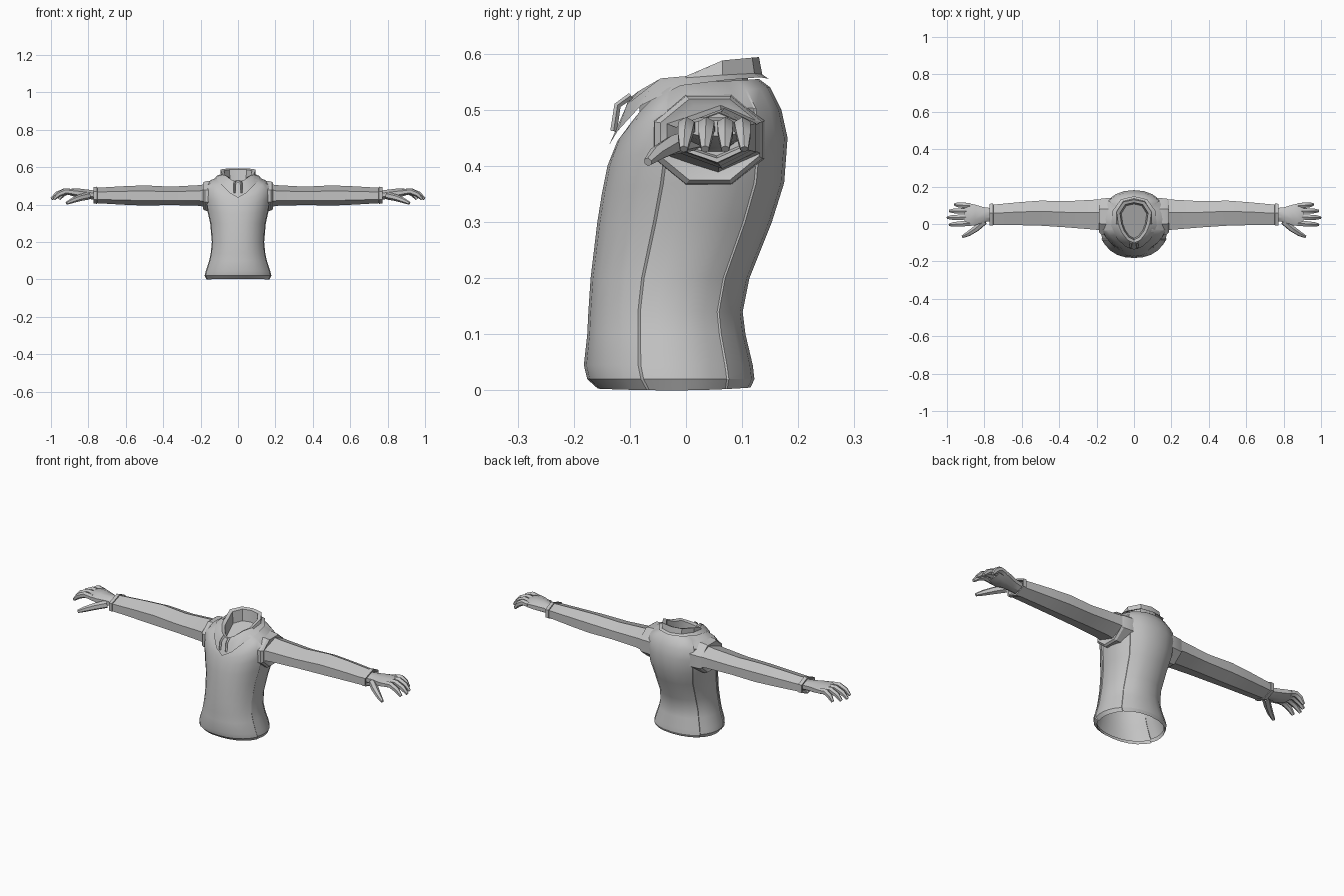
import bpy, bmesh, math
from mathutils import Vector

if "Cube" in bpy.data.objects:
    bpy.data.objects.remove(bpy.data.objects["Cube"])

grey = bpy.data.materials.new("light_grey")
grey.diffuse_color = (0.55, 0.55, 0.55, 1)
grey.use_nodes = True
grey.node_tree.nodes["Principled BSDF"].inputs["Base Color"].default_value = grey.diffuse_color


def loft(name, rings, caps=(False, False), mirror=False, angle=30):
    """Skin a list of closed rings that all have the same point count."""
    bm = bmesh.new()
    loops = [[bm.verts.new(p) for p in r] for r in rings]
    n = len(loops[0])
    for a, b in zip(loops, loops[1:]):
        for i in range(n):
            j = (i + 1) % n
            bm.faces.new((a[i], a[j], b[j], b[i]))
    if caps[0]:
        bm.faces.new(loops[0][::-1])
    if caps[1]:
        bm.faces.new(loops[-1])
    bmesh.ops.recalc_face_normals(bm, faces=bm.faces)
    me = bpy.data.meshes.new(name)
    bm.to_mesh(me)
    bm.free()
    me.materials.append(grey)
    ob = bpy.data.objects.new(name, me)
    bpy.context.collection.objects.link(ob)
    bpy.ops.object.select_all(action='DESELECT')
    ob.select_set(True)
    bpy.context.view_layer.objects.active = ob
    bpy.ops.object.shade_smooth_by_angle(angle=math.radians(angle))
    if mirror:
        ob.modifiers.new("mirror", 'MIRROR').use_mirror_merge = False
    return ob


def mirrored(half):
    """Close a half ring running from front centre to back centre."""
    return half + [(-x, y, z) for x, y, z in half[-2:0:-1]]


# Torso: front to back angles, with the side panel slightly recessed at its seams
ANGLES = (0, 14, 28, 42, 56, 69, 71, 84, 96, 108, 120, 132, 134, 150, 165, 180)


def torso_ring(zf, zs, zb, hw, yf, yb):
    half = []
    for d in ANGLES:
        c, s = -math.cos(math.radians(d)), math.sin(math.radians(d))
        k = 0.97 if 70 < d < 133 else 1.0
        z = zs + (zf - zs) * c * c if c < 0 else zs + (zb - zs) * c * c
        half.append((hw * k * abs(s) ** 0.9 if 0 < d < 180 else 0,
                     (yf + yb) / 2 + (yb - yf) / 2 * c, z))
    return mirrored(half)


torso = [
    (.02, .02, .02, .172, -.160, .110),
    (.003, 0, .005, .174, -.157, .115),
    (.020, .020, .020, .185, -.176, .122),
    (.045, .045, .045, .179, -.182, .119),
    (.10, .10, .10, .160, -.176, .106),
    (.14, .14, .14, .151, -.174, .101),
    (.20, .20, .20, .145, -.170, .113),
    (.30, .30, .30, .154, -.158, .153),
    (.35, .37, .37, .170, -.150, .175),
    (.40, .44, .45, .182, -.140, .181),
    (.43, .505, .50, .182, -.128, .170),
    (.445, .532, .54, .150, -.122, .150),
    (.46, .55, .555, .100, -.110, .130),
]
loft("torso", [torso_ring(*r) for r in torso])

# Collar: folded lapel outside, standing rim at the back, lining inside
base = [(0, -.137, .437), (.045, -.122, .462), (.09, -.08, .508), (.122, -.01, .543),
        (.115, .07, .553), (.07, .132, .558), (0, .148, .555)]
fold = [(0, -.118, .475), (.04, -.105, .51), (.075, -.06, .545), (.095, 0, .557),
        (.092, .065, .562), (.058, .122, .565), (0, .136, .563)]
rim = [(0, -.102, .520), (.035, -.085, .533), (.066, -.045, .556), (.084, 0, .560),
       (.094, .065, .588), (.058, .118, .593), (0, .130, .594)]
lining = [(x * .8, .02 + (y - .02) * .86, z - .006) for x, y, z in rim]
floor = [(x * .9, .02 + (y - .02) * .92, z - .06) for x, y, z in lining]
loft("collar", [mirrored(r) for r in (base, fold, rim, lining, floor)], (False, True))


# Arm sections: six-sided with a ridge along the top
def hexagon(x, cy, hy, cz, hz):
    return [(x, cy + hy * sy, cz + hz * sz) for sy, sz in
            ((.15, 1), (1, .5), (1, -.45), (.1, -1), (-1, -.5), (-1, .45))]


def octagon(x, cy, hy, cz, hz):
    return [(x, cy + hy * math.cos(a), cz + hz * math.sin(a))
            for a in (math.radians(22.5 + 45 * i) for i in range(8))]


loft("armhole_band", [octagon(*r) for r in (
    (.12, .04, .108, .447, .088), (.176, .04, .104, .446, .085),
    (.186, .042, .095, .447, .078), (.180, .045, .08, .448, .065))],
    (False, True), mirror=True)

loft("sleeve", [hexagon(*r) for r in (
    (.15, .048, .086, .448, .064), (.21, .050, .080, .449, .055),
    (.36, .052, .070, .447, .049), (.50, .058, .067, .449, .054),
    (.62, .055, .061, .449, .049), (.757, .049, .054, .449, .041))],
    mirror=True, angle=20)

loft("cuff", [hexagon(*r) for r in (
    (.752, .049, .052, .449, .040), (.753, .050, .059, .450, .046),
    (.772, .050, .058, .450, .044), (.772, .050, .050, .450, .036),
    (.755, .050, .045, .450, .032))], (False, True), mirror=True, angle=20)

# Hand: palm plus tapered tubes for the thumb and fingers
loft("palm", [octagon(*r) for r in (
    (.755, .050, .038, .450, .026), (.80, .050, .042, .455, .027),
    (.85, .048, .060, .461, .027), (.885, .050, .066, .466, .022),
    (.905, .050, .060, .467, .015))], (True, True), mirror=True)


def tube(name, path, radii, sides=6, mirror=True):
    pts = [Vector(p) for p in path]
    rings = []
    for i, (p, r) in enumerate(zip(pts, radii)):
        d = (pts[min(i + 1, len(pts) - 1)] - pts[max(i - 1, 0)]).normalized()
        u = d.cross(Vector((0, 1, 0.01))).normalized()
        v = d.cross(u)
        rings.append([p + r * (u * math.cos(a) + v * math.sin(a))
                      for a in (2 * math.pi * k / sides for k in range(sides))])
    return loft(name, rings, (True, True), mirror=mirror, angle=40)


FINGERS = (("index_finger", .004, -.004, .985), ("middle_finger", .038, .034, .997),
           ("ring_finger", .070, .070, .985), ("little_finger", .098, .104, .957))
for name, y0, y1, tip in FINGERS:
    length = tip - .88
    tube(name, [(.88 + length * t, y0 + (y1 - y0) * t, z) for t, z in
                ((0, .466), (.4, .471), (.75, .455), (1, .430))],
         (.016, .0165, .0145, .008))
tube("thumb", [(.80, .015, .447), (.845, -.025, .437), (.885, -.052, .422), (.917, -.068, .407)],
     (.020, .018, .014, .008))

# Drawstrings hanging at the front of the collar
tube("drawstring", [(.016, -.098, .525), (.018, -.122, .508), (.019, -.129, .462)],
     (.006, .006, .006), sides=4)
